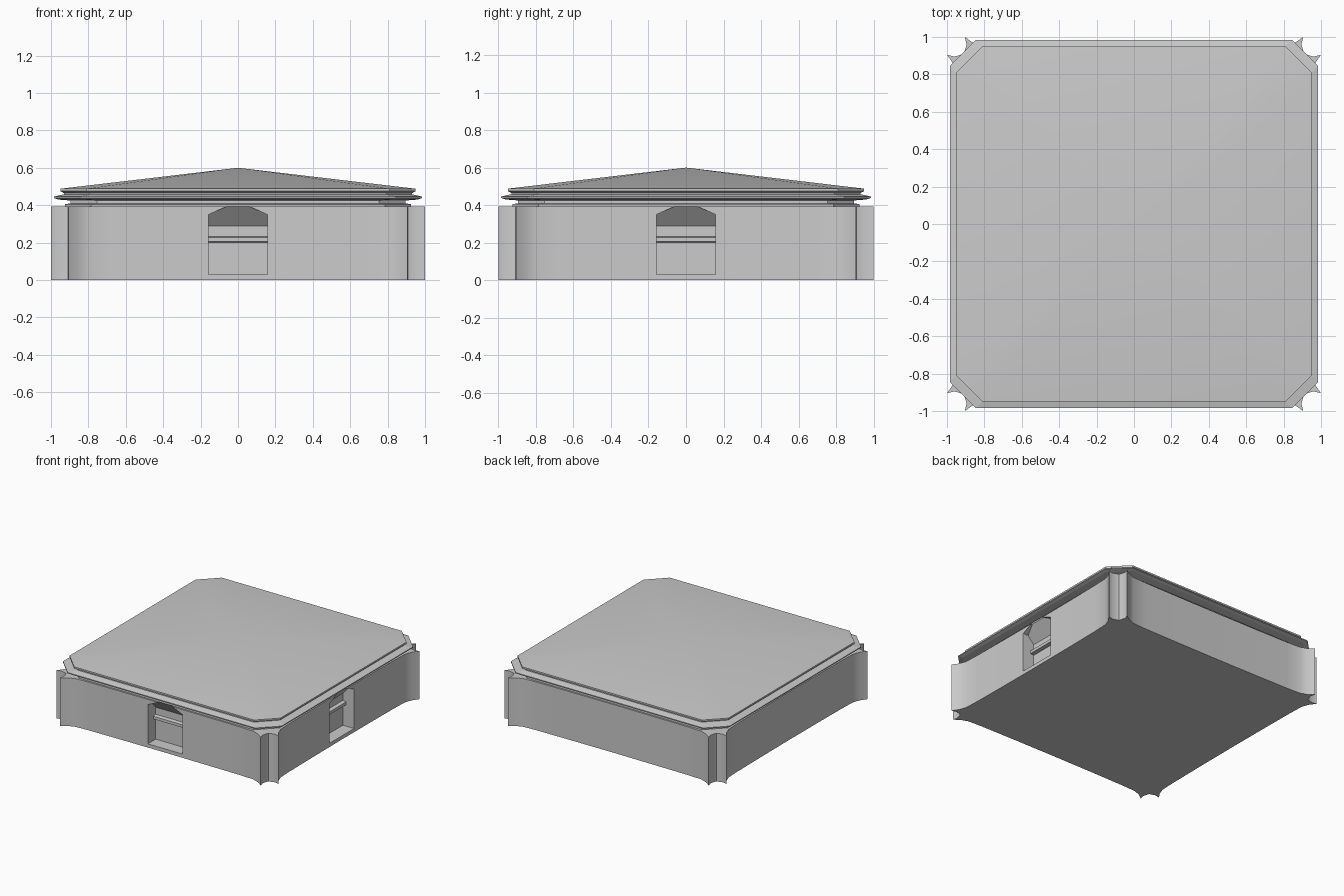
import bpy, bmesh
from math import radians, pi
from mathutils import Vector, Matrix

if "Cube" in bpy.data.objects:
    bpy.data.objects.remove(bpy.data.objects["Cube"])


def make(name, bm, smooth=None):
    bmesh.ops.recalc_face_normals(bm, faces=bm.faces)
    me = bpy.data.meshes.new(name)
    bm.to_mesh(me)
    bm.free()
    ob = bpy.data.objects.new(name, me)
    bpy.context.collection.objects.link(ob)
    return ob


def smooth(ob, angle):
    bpy.ops.object.select_all(action='DESELECT')
    ob.select_set(True)
    bpy.context.view_layer.objects.active = ob
    bpy.ops.object.shade_smooth_by_angle(angle=radians(angle))


def loft(bm, rings):
    """Bridge equal-length closed rings; returns the vertex rings."""
    vs = [[bm.verts.new(p) for p in r] for r in rings]
    n = len(vs[0])
    for a, b in zip(vs, vs[1:]):
        for i in range(n):
            bm.faces.new((a[i], a[(i + 1) % n], b[(i + 1) % n], b[i]))
    return vs


# Walls: one side of the plan, from corner cove to corner cove, turned four times
half_side = [(0, -.935), (.4, -.937), (.68, -.94), (.8, -.945), (.855, -.965), (.905, -1)]
cove = [(.895, -.96), (.91, -.91), (.96, -.895)]
side = [(-x, y) for x, y in half_side[:0:-1]] + half_side + cove
plan = [Matrix.Rotation(k * pi / 2, 2) @ Vector(p) for k in range(4) for p in side]
bm = bmesh.new()
rings = loft(bm, [[(p.x, p.y, z) for p in plan] for z in (0, .392)])
bm.faces.new(rings[0])
bm.faces.new(rings[1])
walls = make("walls", bm)


# Cornice and roof: stacked chamfered squares
def octagon(h, z):
    c = h - .14
    pts = [(-c, -h), (c, -h), (h, -c), (h, c), (c, h), (-c, h), (-h, c), (-h, -c)]
    return [(x, y, z) for x, y in pts]


bm = bmesh.new()
steps = [(.925, .37), (.925, .405), (.895, .41), (.895, .425), (.96, .43), (.985, .438),
         (.985, .446), (.955, .453), (.93, .458), (.93, .466)]
rings = loft(bm, [octagon(h, z) for h, z in steps])
bm.faces.new(rings[0])
bm.faces.new(rings[-1])
cornice = make("cornice", bm)

bm = bmesh.new()
rings = loft(bm, [octagon(h, z) for h, z in [(.93, .464), (.95, .475), (.95, .488)]])
bm.faces.new(rings[0])
top = bm.verts.new((0, 0, .6))
for i in range(8):
    bm.faces.new((rings[-1][i], rings[-1][(i + 1) % 8], top))
roof = make("roof", bm)

# Doorway alcoves on the front and right: moulded back panel under a sloping hood
section = [(-1.05, .03), (-.835, .03), (-.835, .2), (-.865, .205), (-.865, .228),
           (-.835, .233), (-.835, .29), (-.93, .398), (-1.05, .398)]
cutters = []
for k in range(2):
    bm = bmesh.new()
    rings = loft(bm, [[(x, y, z) for y, z in section] for x in (-.157, .157)])
    for r in rings:
        bm.faces.new(r)
    for s in (-1, 1):
        geom = bm.verts[:] + bm.edges[:] + bm.faces[:]
        cut = bmesh.ops.bisect_plane(bm, geom=geom, plane_co=(s * .157, 0, .35),
                                     plane_no=(s * .048, 0, .107), clear_outer=True)
        edges = [e for e in bm.edges if e.is_boundary]
        bmesh.ops.holes_fill(bm, edges=edges)
    bmesh.ops.transform(bm, matrix=Matrix.Rotation(k * pi / 2, 4, 'Z'), verts=bm.verts)
    c = make("alcove_cutter", bm)
    c.hide_render = True
    cutters.append(c)

for ob in (walls, cornice):
    bpy.context.view_layer.objects.active = ob
    for c in cutters:
        m = ob.modifiers.new("alcove", 'BOOLEAN')
        m.operation, m.solver, m.object = 'DIFFERENCE', 'EXACT', c
        bpy.ops.object.modifier_apply(modifier=m.name)
for c in cutters:
    bpy.data.objects.remove(c)

smooth(walls, 35)
smooth(roof, 20)
